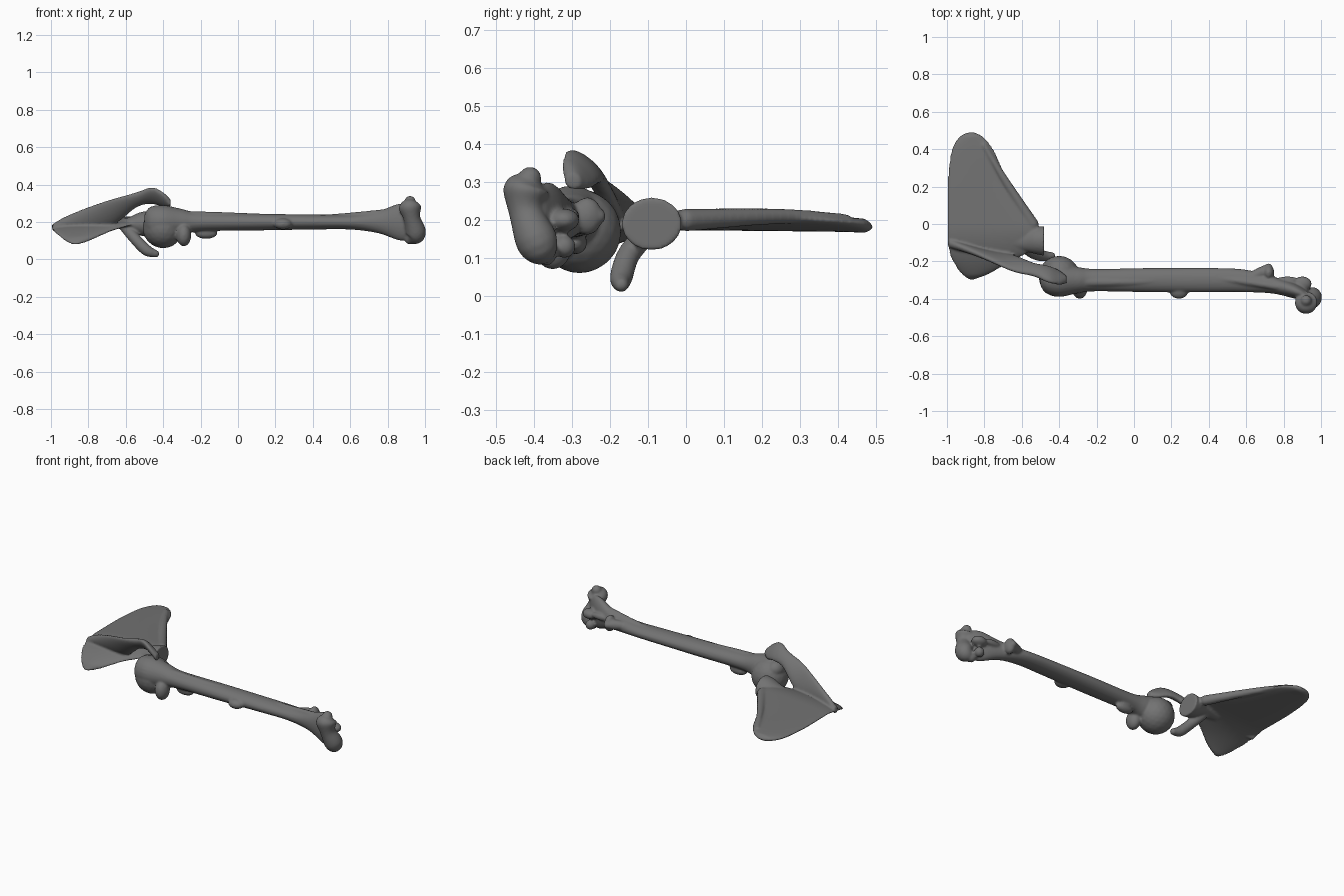
import bpy, bmesh, math
from mathutils import Vector, Matrix

if "Cube" in bpy.data.objects:
    bpy.data.objects.remove(bpy.data.objects["Cube"])

SIDES, STEPS = 24, 6


def make_material(name, grey):
    mat = bpy.data.materials.new(name)
    mat.use_nodes = True
    colour = (grey, grey, grey, 1)
    mat.diffuse_color = colour
    mat.node_tree.nodes["Principled BSDF"].inputs["Base Color"].default_value = colour
    return mat


def smooth_rows(rows):
    """Interpolate rows of numbers with a Catmull-Rom spline."""
    last = len(rows) - 1
    result = []
    for i in range(last):
        before, start, end, after = (Vector(rows[min(max(i + k, 0), last)])
                                     for k in (-1, 0, 1, 2))
        leave, arrive = (end - before) / 2, (after - start) / 2
        for step in range(STEPS):
            t = step / STEPS
            ease = t * t * (3 - 2 * t)
            result.append(start.lerp(end, ease) + leave * t * (1 - t) ** 2
                          - arrive * t * t * (1 - t))
    result.append(Vector(rows[last]))
    return result


def skin(bm, sections):
    """Cover sections, each given as centre, half width and half height vectors."""
    rings = []
    for centre, across, up in sections:
        ring = []
        for k in range(SIDES):
            angle = math.tau * k / SIDES
            point = centre + across * math.cos(angle) + up * math.sin(angle)
            ring.append(bm.verts.new(point))
        rings.append(ring)
    for lower, upper in zip(rings, rings[1:]):
        for k in range(SIDES):
            n = (k + 1) % SIDES
            bm.faces.new((lower[k], lower[n], upper[n], upper[k]))
    bm.faces.new(rings[0][::-1])
    bm.faces.new(rings[-1])


def loft(bm, section, rows):
    """Turn every smoothed row into a cross-section by a rule."""
    skin(bm, [section(*row) for row in smooth_rows(rows)])


def lump(bm, place, size):
    matrix = Matrix.Translation(place) @ Matrix.Diagonal((*size, 1))
    bmesh.ops.create_icosphere(bm, subdivisions=3, radius=1, matrix=matrix)


def tube(bm, rows):
    """Round-ended tube through rows of x, y, z, radius."""
    points = smooth_rows(rows)
    sections = []
    for i, point in enumerate(points):
        back, ahead = points[max(i - 1, 0)], points[min(i + 1, len(points) - 1)]
        turn = (ahead - back).to_3d().to_track_quat('Z', 'Y')
        radius = point.w
        sections.append((point.to_3d(), turn @ Vector((radius, 0, 0)),
                         turn @ Vector((0, radius, 0))))
    skin(bm, sections)
    for end in (points[0], points[-1]):
        lump(bm, end.to_3d(), [end.w] * 3)


def finish(bm, name, material, rounds):
    """Fuse the overlapping masses of one bone into a smooth skin."""
    bmesh.ops.recalc_face_normals(bm, faces=bm.faces)
    mesh = bpy.data.meshes.new(name)
    bm.to_mesh(mesh)
    bm.free()
    mesh.materials.append(material)
    obj = bpy.data.objects.new(name, mesh)
    bpy.context.collection.objects.link(obj)
    fuse = obj.modifiers.new("fuse", 'REMESH')
    fuse.mode = 'VOXEL'
    fuse.voxel_size = 0.007
    fuse.use_smooth_shade = True
    soften = obj.modifiers.new("soften", 'SMOOTH')
    soften.iterations = rounds


def plate_section(y, inner, outer):
    """Thin flat slice that dips towards the front and rises to the outer edge."""
    width = outer - inner
    base = 0.18 - 1.1 * max(0, -y) ** 2
    half = Vector((width, 0, 0.08 * width)) / 2
    thickness = min(0.018, 0.15 * width)
    return Vector((inner, y, base)) + half, half, Vector((0, 0, thickness))


def ridge_section(x, z, height):
    """Upright blade that drifts forward and leans over towards the tip."""
    along = x + 1
    lean = Matrix.Rotation(math.radians(45) * min(1, 2 * along), 3, 'X')
    return (Vector((x, -0.1 - 0.31 * along, z)),
            lean @ Vector((0, 0.022, 0)), lean @ Vector((0, 0, height)))


def socket_section(x, width, height):
    return Vector((x, -0.09, 0.19)), Vector((0, width, 0)), Vector((0, 0, height))


def shaft_section(x, width, height):
    """Straight shaft that bends forward near the elbow."""
    bend = 0.45 * max(0, x - 0.5) ** 2
    return Vector((x, -0.3 - bend, 0.2)), Vector((0, width, 0)), Vector((0, 0, height))


bone = make_material("bone_grey", 0.17)

# Shoulder blade: broad thin plate, given by its inner and outer edges
blade = bmesh.new()
loft(blade, plate_section, [
    (.49, -.89, -.85), (.46, -.94, -.8), (.38, -.98, -.74), (.2, -1, -.66),
    (0, -1, -.52), (-.08, -1, -.51), (-.15, -.99, -.56), (-.2, -.97, -.66),
    (-.26, -.93, -.76), (-.3, -.88, -.86)])
# Thick outer border
tube(blade, [(-.54, 0, .2, .03), (-.7, .25, .21, .02), (-.8, .42, .2, .016)])
# Neck and socket
loft(blade, socket_section, [(-.7, .03, .02), (-.6, .05, .03), (-.53, .07, .06),
                             (-.48, .08, .07)])
# Raised ridge running out to the overhanging tip
loft(blade, ridge_section, [
    (-.99, .17, .02), (-.9, .2, .04), (-.68, .25, .08), (-.54, .32, .05),
    (-.46, .34, .06), (-.4, .32, .05), (-.36, .3, .02)])
# Hooked process below the socket
tube(blade, [(-.6, -.1, .17, .03), (-.55, -.15, .11, .03),
             (-.49, -.17, .05, .03), (-.44, -.17, .03, .02)])
finish(blade, "shoulder_blade", bone, 4)

# Upper arm bone: shaft flaring towards both ends
arm = bmesh.new()
loft(arm, shaft_section, [
    (-.5, .03, .04), (-.47, .07, .08), (-.4, .09, .09), (-.3, .07, .07),
    (-.2, .06, .05), (.1, .065, .045), (.4, .065, .04), (.6, .06, .04),
    (.75, .045, .06), (.87, .04, .1), (.94, .02, .08)])
# Ball of the shoulder joint and the knob above it
lump(arm, (-.4, -.28, .17), (.11, .11, .11))
lump(arm, (-.45, -.27, .23), (.05, .06, .05))
# Lengthwise crest along the shaft
tube(arm, [(-.3, -.31, .23, .03), (0, -.31, .23, .02),
           (.4, -.29, .22, .017), (.8, -.34, .25, .02)])
# Spool of the elbow joint
tube(arm, [(.92, -.41, .31, .03), (.92, -.42, .28, .06), (.93, -.42, .22, .045),
           (.95, -.39, .14, .055), (.92, -.37, .11, .03)])
# Small growths on the shaft
lump(arm, (-.29, -.35, .13), (.04, .05, .06))
lump(arm, (-.17, -.29, .14), (.06, .03, .03))
lump(arm, (.24, -.36, .19), (.05, .04, .03))
# Spur and knobs behind the elbow
tube(arm, [(.6, -.29, .21, .02), (.68, -.26, .21, .03), (.72, -.23, .21, .02)])
lump(arm, (.72, -.26, .21), (.03, .04, .05))
lump(arm, (.82, -.3, .21), (.06, .02, .02))
lump(arm, (.9, -.32, .2), (.05, .04, .03))
lump(arm, (.9, -.32, .13), (.03, .03, .03))
finish(arm, "upper_arm_bone", bone, 3)
